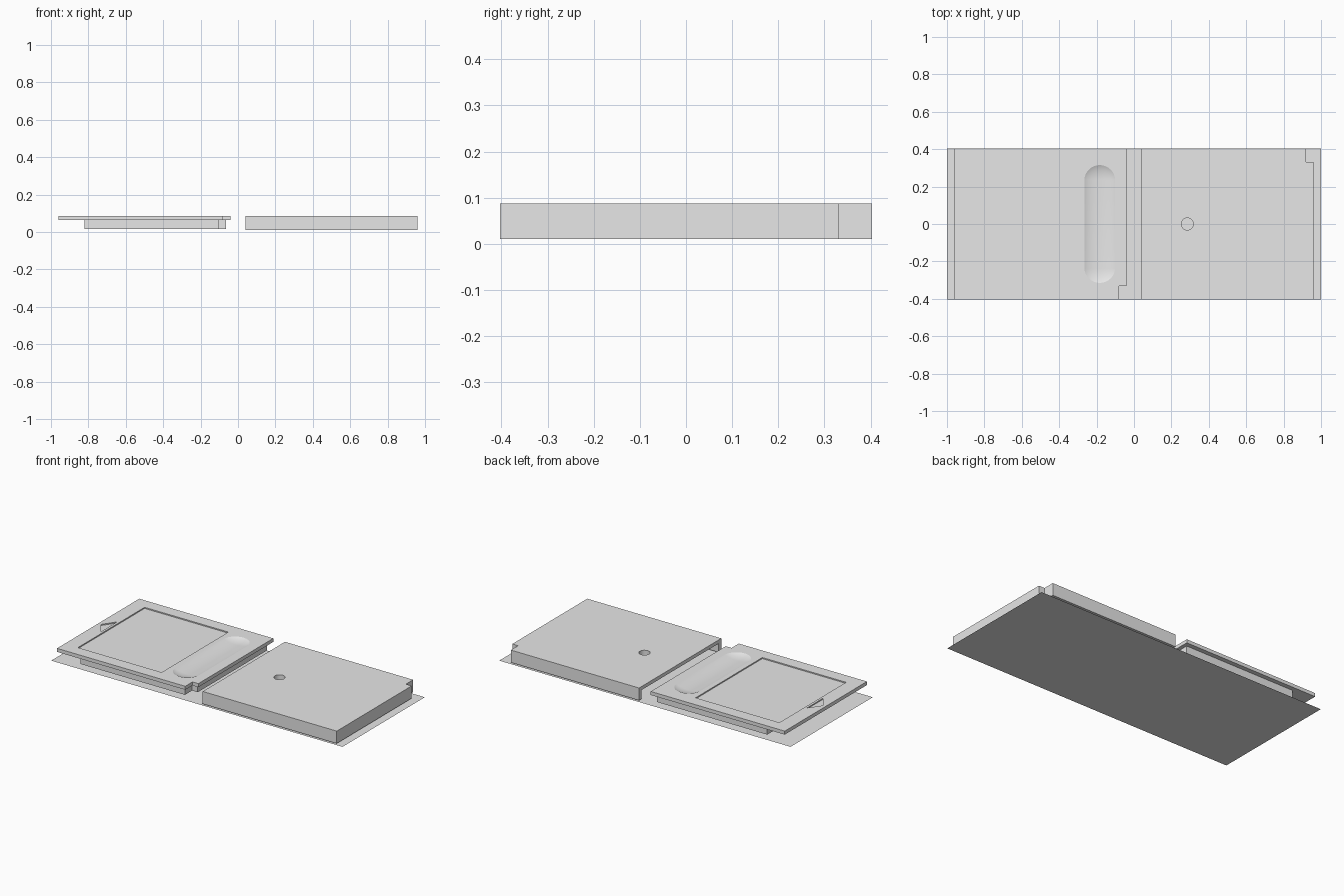
import bpy, bmesh, math

if "Cube" in bpy.data.objects:
    bpy.data.objects.remove(bpy.data.objects["Cube"])

grey = bpy.data.materials.new("plain_grey")
grey.diffuse_color = (0.8, 0.8, 0.8, 1)
grey.use_nodes = True
grey.node_tree.nodes["Principled BSDF"].inputs["Base Color"].default_value = grey.diffuse_color
TOP = 0.087
W = 0.403          # half width of everything in y


def finish(name, bm):
    bmesh.ops.recalc_face_normals(bm, faces=bm.faces)
    me = bpy.data.meshes.new(name)
    bm.to_mesh(me)
    bm.free()
    me.materials.append(grey)
    ob = bpy.data.objects.new(name, me)
    bpy.context.collection.objects.link(ob)
    return ob


def prism(name, pts, z0, z1):
    bm = bmesh.new()
    face = bm.faces.new([bm.verts.new((x, y, z0)) for x, y in pts])
    ext = bmesh.ops.extrude_face_region(bm, geom=[face])
    for v in ext["geom"]:
        if isinstance(v, bmesh.types.BMVert):
            v.co.z = z1
    return finish(name, bm)


def rect(x0, x1, y):
    return [(x0, -y), (x1, -y), (x1, y), (x0, y)]


def circle(cx, cy, r, n=32):
    return [(cx + r * math.cos(2 * math.pi * i / n),
             cy + r * math.sin(2 * math.pi * i / n)) for i in range(n)]


def notched(x0, x1, y, nx, ny, side):
    """Rectangle with a square notch at the x1 end, on the side given by sign."""
    pts = [(x0, -y), (nx, -y), (nx, -ny), (x1, -ny), (x1, y), (x0, y)]
    return [(px, py * -side) for px, py in pts]


def cut(ob, cutter):
    cutter.hide_render = True
    m = ob.modifiers.new("cut", 'BOOLEAN')
    m.operation, m.solver, m.object = 'DIFFERENCE', 'EXACT', cutter
    bpy.context.view_layer.objects.active = ob
    bpy.ops.object.modifier_apply(modifier=m.name)
    bpy.data.objects.remove(cutter, do_unlink=True)


# Thin base sheet under both halves
bm = bmesh.new()
bm.faces.new([bm.verts.new((x, y, 0)) for x, y in rect(-1, 1, W)])
finish("base_sheet", bm)

# Front half: notched plate with label recess, arrow and thumb groove
plate = prism("front_plate", notched(-0.96, -0.04, W, -0.08, 0.332, -1), 0.065, TOP)
cut(plate, prism("label_cutter", rect(-0.87, -0.295, 0.327), TOP - 0.007, 0.12))
cut(plate, prism("arrow_cutter", [(-0.94, 0), (-0.885, -0.08), (-0.885, 0.08)],
                 TOP - 0.007, 0.12))

# Thumb groove cutter: flattened capsule dipping into the plate
bm = bmesh.new()
bmesh.ops.create_uvsphere(bm, u_segments=64, v_segments=33, radius=0.11)
for v in bm.verts:
    x, y, z = v.co
    shift = math.copysign(0.2325, z)
    v.co = (x - 0.183, z + shift, y * 0.42 + TOP + 0.0728 * 0.42)
cut(plate, finish("groove_cutter", bm))
bpy.ops.object.select_all(action='DESELECT')
plate.select_set(True)
bpy.context.view_layer.objects.active = plate
bpy.ops.object.shade_smooth_by_angle(angle=math.radians(12))

# Inner rim below the front plate
rim = prism("front_inner_rim", notched(-0.82, -0.063, 0.375, -0.102, 0.305, -1), 0.017, 0.065)
cut(rim, prism("rim_cutter", notched(-0.80, -0.083, 0.355, -0.122, 0.285, -1), -0.1, 0.0645))

# Back half: hollow shell, open below and at its inner end
shell = prism("back_shell", notched(0.04, 0.96, W, 0.92, 0.332, 1), 0.01, TOP)
cut(shell, prism("shell_cutter", notched(-0.1, 0.938, 0.378, 0.898, 0.308, 1), -0.1, 0.065))

# Screw hole with its post inside the shell
cut(shell, prism("hole_cutter", circle(0.285, 0, 0.032), 0.03, 0.12))
post = prism("screw_post", circle(0.285, 0, 0.05), 0.012, 0.065)
cut(post, prism("post_cutter", circle(0.285, 0, 0.032), 0.04, 0.12))
